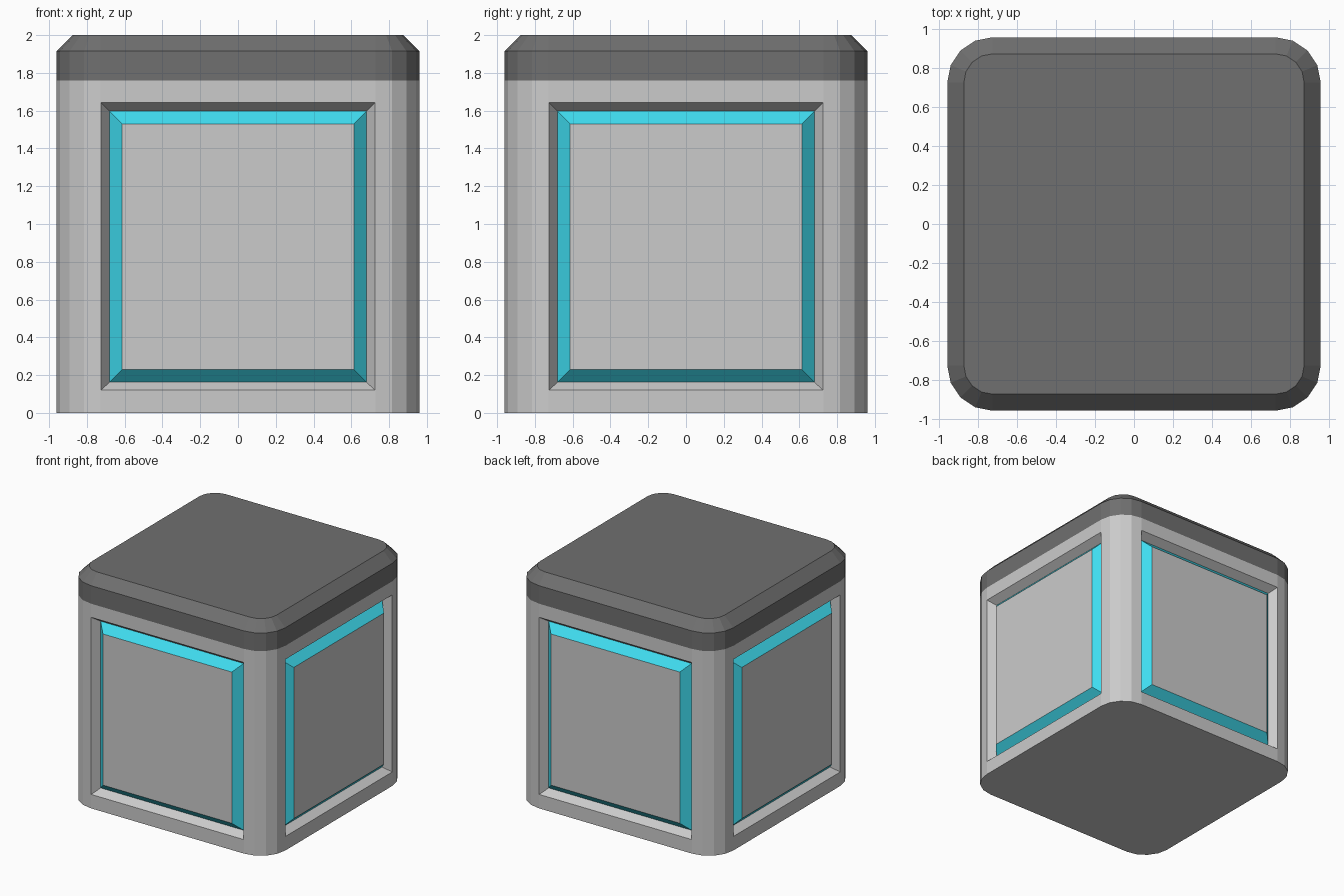
import bpy
from math import sin, cos, pi
from mathutils import Matrix, Vector

if "Cube" in bpy.data.objects:
    bpy.data.objects.remove(bpy.data.objects["Cube"])

HALF, FLAT = 0.96, 0.727          # half width, half width of the flat side
SEAM, SHOULDER, TOP = 1.76, 1.915, 2.0


def material(name, color):
    m = bpy.data.materials.new(name)
    m.diffuse_color = (*color, 1)
    m.use_nodes = True
    m.node_tree.nodes["Principled BSDF"].inputs["Base Color"].default_value = m.diffuse_color
    return m


def make(name, polygons, mat=None):
    index, verts, faces = {}, [], []
    for poly in polygons:
        face = []
        for p in poly:
            key = tuple(round(c, 5) for c in p)
            if key not in index:
                index[key] = len(verts)
                verts.append(key)
            face.append(index[key])
        faces.append(face)
    mesh = bpy.data.meshes.new(name)
    mesh.from_pydata(verts, [], faces)
    if mat:
        mesh.materials.append(mat)
    ob = bpy.data.objects.new(name, mesh)
    bpy.context.collection.objects.link(ob)
    return ob


def outline(half, z):
    """Rounded square, four segments per corner, counter-clockwise."""
    r, pts = half - FLAT, []
    for k in range(4):
        mid = pi / 4 + k * pi / 2
        c = Vector((cos(mid), sin(mid), 0)) * FLAT * 2 ** 0.5
        for i in range(5):
            a = k * pi / 2 + i * pi / 8
            pts.append(c + Vector((r * cos(a), r * sin(a), z)))
    return pts


def bridge(a, b):
    n = len(a)
    return [(a[i], a[(i + 1) % n], b[(i + 1) % n], b[i]) for i in range(n)]


def rect(h, z0, z1, depth, side):
    """Rectangle on one side of the body, sunk by depth."""
    y = depth - HALF
    rot = Matrix.Rotation(side * pi / 2, 3, 'Z')
    return [rot @ Vector((x, y, z)) for x, z in ((-h, z0), (h, z0), (h, z1), (-h, z1))]


dark = material("dark_grey", (0.16, 0.16, 0.16))
cyan = material("cyan", (0.05, 0.72, 0.87))

# Body: base, rounded corners, and side frames with sloped recess walls
base = outline(HALF, 0)
body = [base[::-1]]
body += [q for i, q in enumerate(bridge(base, outline(HALF, SEAM))) if i % 5 != 4]
trim, panels = [], []
for s in range(4):
    edge = rect(FLAT, 0, SEAM, 0, s)
    opening = rect(0.725, 0.12, 1.643, 0, s)
    groove = rect(0.68, 0.163, 1.597, 0.065, s)
    raised = rect(0.613, 0.23, 1.53, 0, s)
    body += bridge(edge, opening) + bridge(opening, groove)
    trim += bridge(groove, raised)
    panels.append(raised)
make("body", body)

# Coloured bevels around the raised side panels
make("bevel_trim", trim, cyan)
make("side_panels", panels)

# Lid with a chamfered top edge
low, mid, top = outline(HALF, SEAM), outline(HALF, SHOULDER), outline(0.875, TOP)
make("lid", bridge(low, mid) + bridge(mid, top) + [top], dark)
